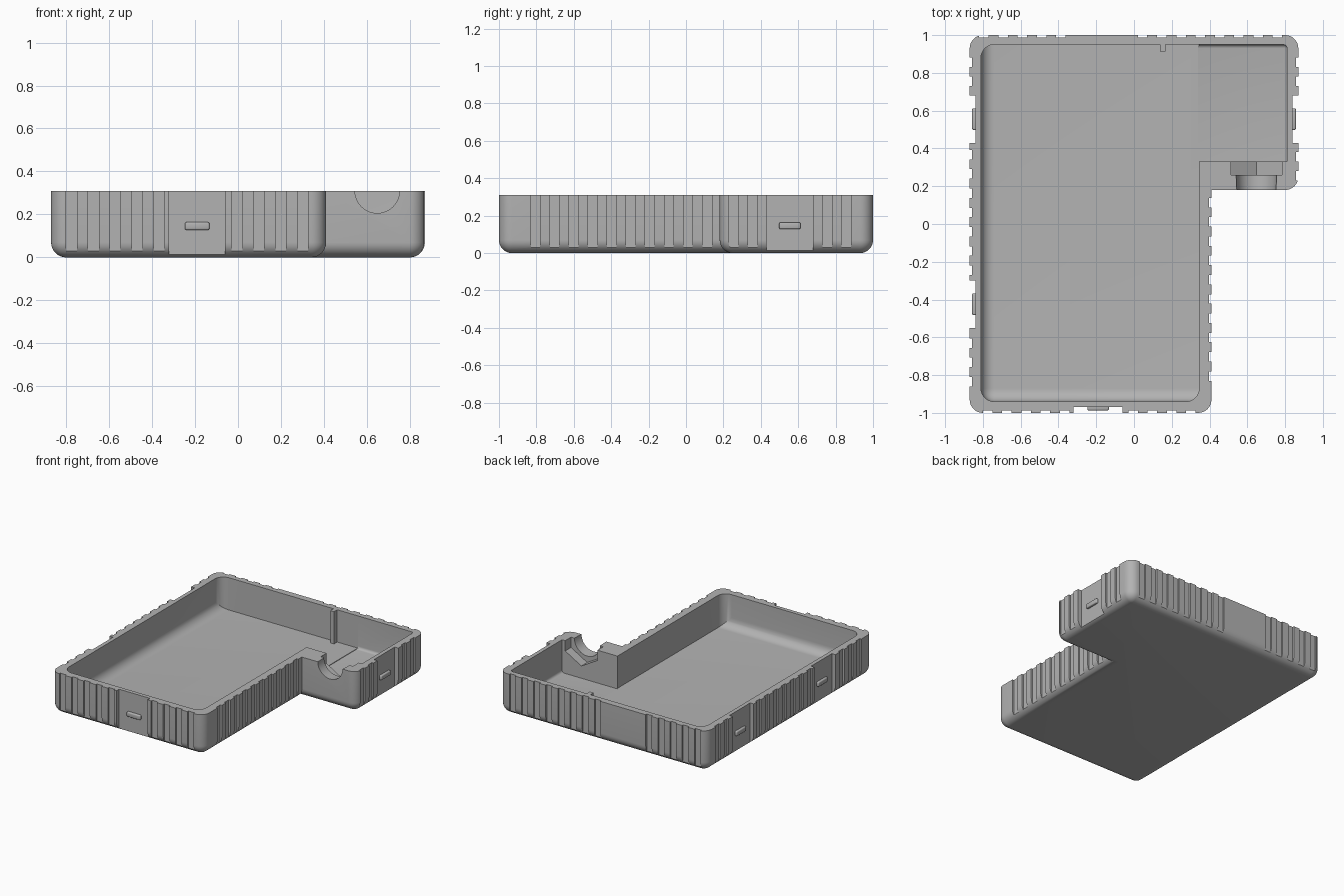
import bpy, bmesh, math
from mathutils import Matrix, Vector

cube = bpy.data.objects.get("Cube")
if cube:
    bpy.data.objects.remove(cube, do_unlink=True)

grey = bpy.data.materials.new("plain grey")
grey.use_nodes = True
colour = (0.45, 0.45, 0.45, 1)
grey.diffuse_color = colour
grey.node_tree.nodes["Principled BSDF"].inputs["Base Color"].default_value = colour

TOP, R = 0.31, 0.07          # rim height, outer rounding
X, Y = 0.87, 1.0             # half sizes
NX, NY = 0.41, 0.18          # inside corner of the L
SEG = 8


def make(name, bm):
    bmesh.ops.recalc_face_normals(bm, faces=bm.faces)
    mesh = bpy.data.meshes.new(name)
    bm.to_mesh(mesh)
    bm.free()
    mesh.materials.append(grey)
    ob = bpy.data.objects.new(name, mesh)
    bpy.context.collection.objects.link(ob)
    return ob


def add_box(bm, lo, hi):
    lo, hi = Vector(lo), Vector(hi)
    m = Matrix.Translation((lo + hi) / 2) @ Matrix.Diagonal((*(hi - lo), 1))
    return bmesh.ops.create_cube(bm, size=1, matrix=m)["verts"]


def rounded_box(name, lo, hi, radius, rule, segments=SEG):
    """Box whose edges are rounded where rule(midpoint) holds."""
    bm = bmesh.new()
    add_box(bm, lo, hi)
    edges = [e for e in bm.edges if rule((e.verts[0].co + e.verts[1].co) / 2)]
    bmesh.ops.bevel(bm, geom=edges, offset=radius, segments=segments,
                    profile=0.5, affect='EDGES')
    return make(name, bm)


def ring(inset, z):
    """L outline, moved inwards, with rounded convex corners."""
    corners = [(-X, -Y, 180), (NX, -Y, 270), None, (X, NY, 270), (X, Y, 0), (-X, Y, 90)]
    pts = []
    for c in corners:
        if c is None:
            pts.append((NX - inset, NY + inset, z))
            continue
        x, y, start = c
        mid = math.radians(start + 45)
        cx = x - math.copysign(R, math.cos(mid))
        cy = y - math.copysign(R, math.sin(mid))
        for i in range(SEG + 1):
            a = math.radians(start + 90 * i / SEG)
            pts.append((cx + (R - inset) * math.cos(a), cy + (R - inset) * math.sin(a), z))
    return pts


def apply_boolean(ob, cutter, operation='DIFFERENCE'):
    mod = ob.modifiers.new("cut", 'BOOLEAN')
    mod.operation, mod.solver, mod.object = operation, 'EXACT', cutter
    bpy.context.view_layer.objects.active = ob
    bpy.ops.object.modifier_apply(modifier=mod.name)
    bpy.data.objects.remove(cutter, do_unlink=True)


# Solid L body with rounded lower edge
bm = bmesh.new()
angles = [math.pi / 2 * i / SEG for i in range(SEG + 1)]
levels = [(R * (1 - math.sin(a)), R * (1 - math.cos(a))) for a in angles] + [(0, TOP)]
rings = [[bm.verts.new(p) for p in ring(d, z)] for d, z in levels]
for low, high in zip(rings, rings[1:]):
    n = len(low)
    for i in range(n):
        bm.faces.new((low[i], low[(i + 1) % n], high[(i + 1) % n], high[i]))
bm.faces.new(rings[0][::-1])
bm.faces.new(rings[-1])
bmesh.ops.remove_doubles(bm, verts=bm.verts, dist=1e-5)
bmesh.ops.dissolve_degenerate(bm, edges=bm.edges, dist=1e-5)
tray = make("tray", bm)

# Main compartment, floor rounded along the left and front walls
FLOOR = 0.065
lo, hi = Vector((-0.81, -0.94, FLOOR)), Vector((0.345, 0.95, 0.5))


def main_rule(m):
    vertical = abs(m.z - (lo.z + hi.z) / 2) < 0.01
    left, front = m.x < lo.x + 0.01, m.y < lo.y + 0.01
    bottom = m.z < lo.z + 0.01
    return (vertical and (left or front)) or (bottom and (left or front))


apply_boolean(tray, rounded_box("main_cutter", lo, hi, 0.07, main_rule))

# Side compartment
apply_boolean(tray, rounded_box(
    "side_cutter", (0.34, 0.33, FLOOR - 0.004), (0.81, 0.95, 0.5), 0.02,
    lambda m: m.x > 0.8 and m.y > 0.9 or m.z < 0.1 and (m.x > 0.8 or m.y > 0.9), 4))

# Round cable notch and hexagonal nut pocket
for name, sides, r1, r2, y0, y1 in (("notch", 48, 0.1, 0.108, 0.1, 0.27),
                                    ("pocket", 6, 0.156, 0.156, 0.26, 0.36)):
    bm = bmesh.new()
    turn = Matrix.Rotation(-math.pi / 2, 4, 'X')
    m = Matrix.Translation((0.648, (y0 + y1) / 2, TOP)) @ turn
    bmesh.ops.create_cone(bm, cap_ends=True, segments=sides, radius1=r1, radius2=r2,
                          depth=y1 - y0, matrix=m)
    if sides == 6:
        low = min(bm.verts, key=lambda v: v.co.z)
        if abs(low.co.x - 0.648) > 0.01:
            bmesh.ops.rotate(bm, verts=bm.verts, cent=(0.648, 0, TOP),
                             matrix=Matrix.Rotation(math.pi / 6, 3, 'Y'))
    apply_boolean(tray, make(name + "_cutter", bm))

# Grip grooves and latch recesses on the outer walls
W, PITCH, GROOVE, RECESS = 0.05, 0.102, 0.013, 0.03
# wall: axis along, face position, outward sign, groove runs (start, count), recesses
walls = [
    ('x', -Y, -1, [(-0.80, 5), (-0.03, 4)], [(-0.32, -0.06)]),
    ('x', Y, 1, [(-0.82, 5), (0.02, 8)], []),
    ('y', -X, -1, [(-0.86, 3), (-0.27, 7), (0.73, 2)], [(-0.55, -0.30), (0.43, 0.68)]),
    ('y', X, 1, [(0.23, 2), (0.73, 2)], [(0.43, 0.68)]),
    ('y', NX, 1, [(-0.83, 10)], []),
]


def wall_box(bm, axis, face, sign, a, b, d_in, d_out, z0, z1):
    u, v = sorted((face - sign * d_in, face + sign * d_out))
    if axis == 'x':
        return add_box(bm, (a, u, z0), (b, v, z1))
    return add_box(bm, (u, a, z0), (v, b, z1))


bm = bmesh.new()
bars = bmesh.new()
for axis, face, sign, runs, recesses in walls:
    for start, count in runs:
        for i in range(count):
            a = start + i * PITCH
            wall_box(bm, axis, face, sign, a, a + W, GROOVE, 0.02, -0.1, 0.5)
    for a, b in recesses:
        wall_box(bm, axis, face, sign, a, b, RECESS, 0.02, -0.1, 0.5)
        mid = (a + b) / 2
        wall_box(bars, axis, face, sign, mid - 0.057, mid + 0.057,
                 RECESS + 0.02, -0.013, 0.128, 0.164)
apply_boolean(tray, make("groove_cutter", bm))

# Latch bars in the recesses
bmesh.ops.bevel(bars, geom=list(bars.edges), offset=0.007, segments=3,
                profile=0.5, affect='EDGES')
latches = make("latch_bars", bars)

# Small rib on the back wall
bm = bmesh.new()
add_box(bm, (0.137, 0.912, FLOOR - 0.01), (0.168, 0.96, TOP))
rib = make("back_rib", bm)

bpy.ops.object.select_all(action='DESELECT')
for ob in (tray, latches, rib):
    ob.select_set(True)
bpy.context.view_layer.objects.active = tray
bpy.ops.object.shade_smooth_by_angle(angle=math.radians(30))
